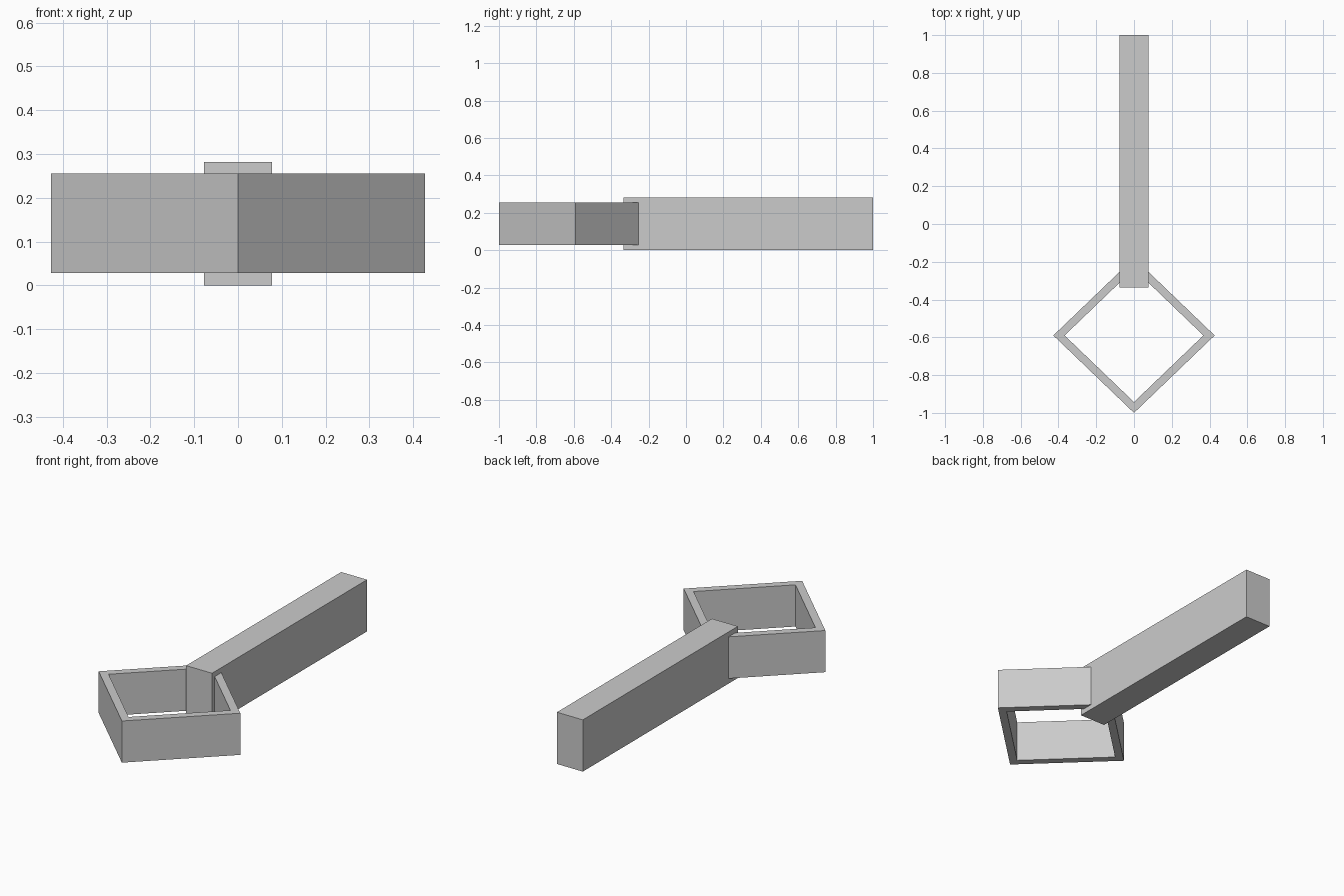
import bpy, bmesh

cube = bpy.data.objects.get("Cube")
if cube:
    bpy.data.objects.remove(cube, do_unlink=True)

grey = bpy.data.materials.new("light_grey")
grey.use_nodes = True
grey.diffuse_color = (0.6, 0.6, 0.6, 1)
grey.node_tree.nodes["Principled BSDF"].inputs["Base Color"].default_value = (0.6, 0.6, 0.6, 1)


def finish(name, bm):
    bmesh.ops.recalc_face_normals(bm, faces=bm.faces[:])
    mesh = bpy.data.meshes.new(name)
    bm.to_mesh(mesh)
    bm.free()
    mesh.materials.append(grey)
    obj = bpy.data.objects.new(name, mesh)
    bpy.context.collection.objects.link(obj)


# Long square-ended handle
bm = bmesh.new()
bmesh.ops.create_cube(bm, size=1)
for v in bm.verts:
    v.co.x *= 0.156
    v.co.y = 0.3325 + v.co.y * 1.335
    v.co.z = (v.co.z + 0.5) * 0.282
finish("handle", bm)

# Open diamond frame: four mitred walls around an empty middle
bm = bmesh.new()
corners = [(0, -1), (1, 0), (0, 1), (-1, 0)]
half_x, half_y, centre_y = 0.427, 0.41, -0.59
inner = 0.86


def loop(scale, z):
    return [bm.verts.new((x * half_x * scale, centre_y + y * half_y * scale, z))
            for x, y in corners]


loops = [loop(1, 0.028), loop(1, 0.255), loop(inner, 0.255), loop(inner, 0.028)]
for a, b in zip(loops, loops[1:] + loops[:1]):
    for i in range(4):
        j = (i + 1) % 4
        bm.faces.new((a[i], a[j], b[j], b[i]))
finish("diamond_frame", bm)
